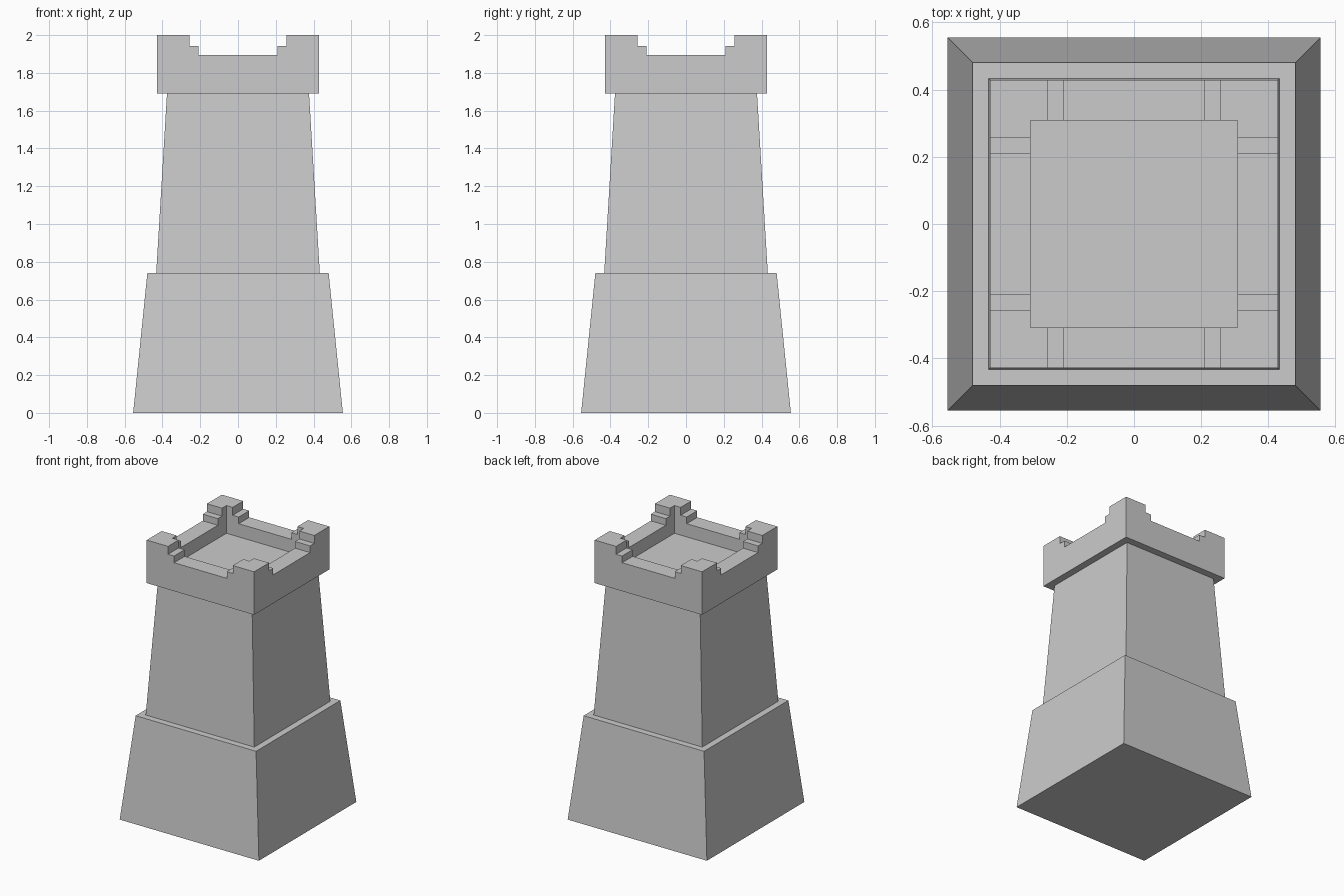
import bpy, bmesh

if "Cube" in bpy.data.objects:
    bpy.data.objects.remove(bpy.data.objects["Cube"])


def tapered_block(name, bottom, top, z0, z1):
    """Box between z0 and z1; bottom and top are (half x, half y)."""
    bm = bmesh.new()
    bmesh.ops.create_cube(bm, size=2)
    for v in bm.verts:
        hx, hy = bottom if v.co.z < 0 else top
        v.co = (v.co.x * hx, v.co.y * hy, z0 if v.co.z < 0 else z1)
    mesh = bpy.data.meshes.new(name)
    bm.to_mesh(mesh)
    bm.free()
    obj = bpy.data.objects.new(name, mesh)
    bpy.context.collection.objects.link(obj)
    return obj


def cut(target, half_x, half_y, z):
    """Remove everything above z within the given half sizes."""
    size = (half_x, half_y)
    cutter = tapered_block("cutter", size, size, z, 2.3)
    mod = target.modifiers.new("cut", 'BOOLEAN')
    mod.operation = 'DIFFERENCE'
    mod.solver = 'EXACT'
    mod.object = cutter
    bpy.context.view_layer.objects.active = target
    bpy.ops.object.modifier_apply(modifier=mod.name)
    bpy.data.objects.remove(cutter)


# Sloping plinth and tapered shaft
tapered_block("base", (0.555, 0.555), (0.48, 0.48), 0, 0.74)
tapered_block("shaft", (0.433, 0.433), (0.376, 0.376), 0.74, 1.69)

# Overhanging parapet with a sunken floor
parapet = tapered_block("parapet", (0.428, 0.428), (0.428, 0.428), 1.69, 2.0)
cut(parapet, 0.308, 0.308, 1.80)

# Stepped gaps through all four walls, leaving corner merlons
for half, z in ((0.258, 1.943), (0.21, 1.895)):
    cut(parapet, half, 1, z)
    cut(parapet, 1, half, z)
